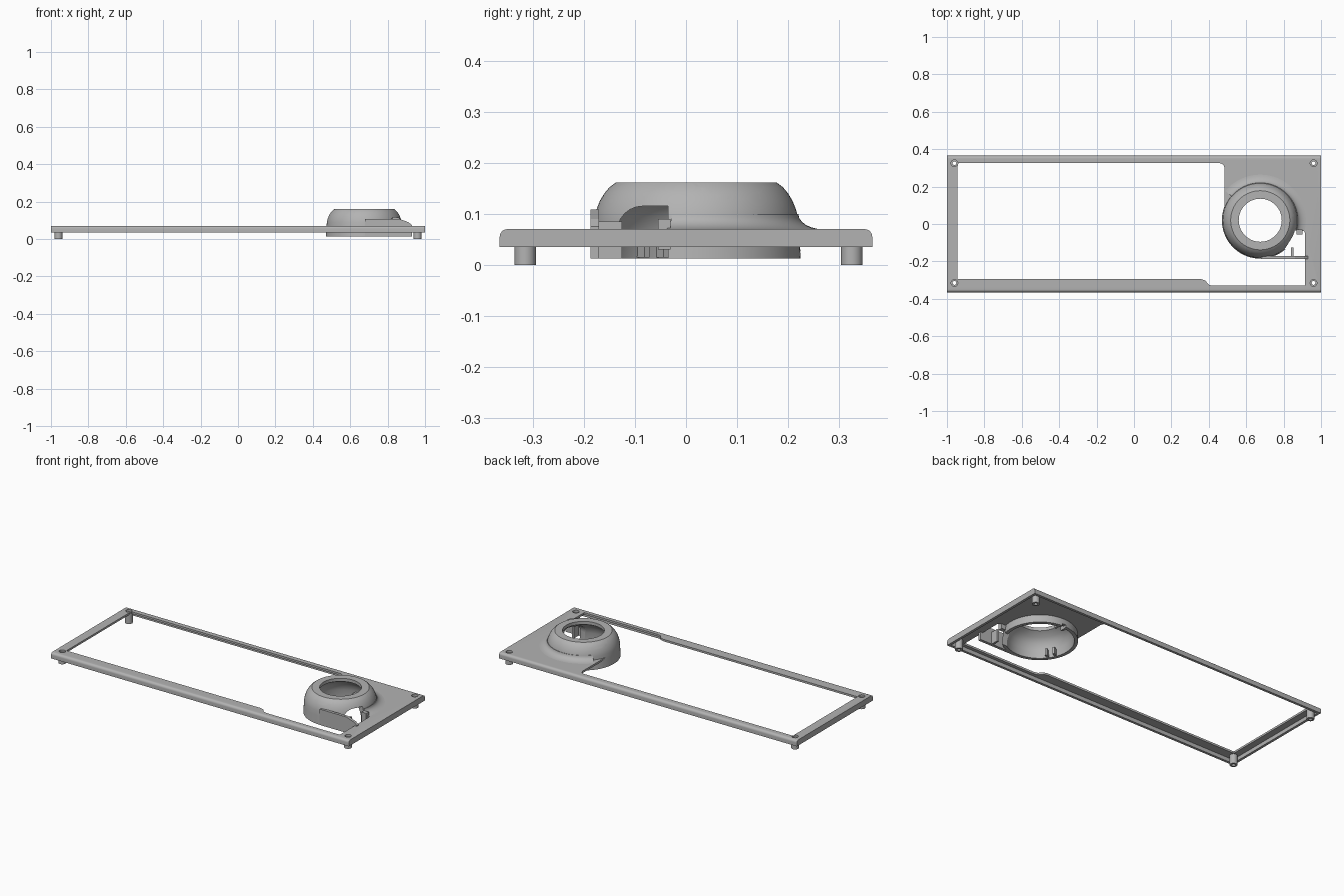
import bpy, bmesh, math
from mathutils import Matrix, Vector

cube = bpy.data.objects.get("Cube")
if cube:
    bpy.data.objects.remove(cube, do_unlink=True)

grey = bpy.data.materials.new("plain grey")
grey.use_nodes = True
colour = (0.45, 0.45, 0.45, 1)
grey.diffuse_color = colour
grey.node_tree.nodes["Principled BSDF"].inputs["Base Color"].default_value = colour

CENTRE = Vector((0.675, 0.02, 0))


def finish(name, bm, matrix=None):
    if matrix:
        bm.transform(matrix)
    bmesh.ops.recalc_face_normals(bm, faces=bm.faces)
    mesh = bpy.data.meshes.new(name)
    bm.to_mesh(mesh)
    bm.free()
    mesh.materials.append(grey)
    ob = bpy.data.objects.new(name, mesh)
    bpy.context.collection.objects.link(ob)
    return ob


def box(name, lo, hi, matrix=None, rounded=None, radius=0.015):
    bm = bmesh.new()
    bmesh.ops.create_cube(bm, size=1)
    for v in bm.verts:
        v.co = [lo[i] + (v.co[i] + 0.5) * (hi[i] - lo[i]) for i in range(3)]
    if rounded:
        edges = [e for e in bm.edges if rounded(e)]
        bmesh.ops.bevel(bm, geom=edges, offset=radius, segments=6,
                        profile=0.5, affect='EDGES')
    return finish(name, bm, matrix)


def cylinder(name, radius, z0, z1, matrix):
    bm = bmesh.new()
    bmesh.ops.create_cone(bm, cap_ends=True, segments=64, radius1=radius,
                          radius2=radius, depth=z1 - z0)
    return finish(name, bm, matrix @ Matrix.Translation((0, 0, (z0 + z1) / 2)))


def prism(name, points, axis, lo, hi):
    # extrude an outline along z (axis 2) or y (axis 1)
    bm = bmesh.new()
    place = (lambda p: (p[0], p[1], lo)) if axis == 2 else (lambda p: (p[0], lo, p[1]))
    face = bm.faces.new([bm.verts.new(place(p)) for p in points])
    out = bmesh.ops.extrude_face_region(bm, geom=[face])
    shift = Vector((0, 0, 0))
    shift[axis] = hi - lo
    bmesh.ops.translate(bm, vec=shift,
                        verts=[g for g in out["geom"] if isinstance(g, bmesh.types.BMVert)])
    return finish(name, bm)


def revolve(name, profile, start=0, sweep=360, steps=96):
    bm = bmesh.new()
    verts = [bm.verts.new((r, 0, z)) for r, z in profile]
    face = bm.faces.new(verts)
    full = sweep == 360
    if full:
        edges = list(face.edges)
        bm.faces.remove(face)
        geom = verts + edges
    else:
        geom = verts + list(face.edges) + [face]
    bmesh.ops.spin(bm, geom=geom, axis=(0, 0, 1), cent=(0, 0, 0),
                   angle=math.radians(sweep), steps=steps)
    if full:
        bmesh.ops.remove_doubles(bm, verts=bm.verts, dist=1e-5)
    turn = Matrix.Rotation(math.radians(start), 4, 'Z')
    return finish(name, bm, Matrix.Translation(CENTRE) @ turn)


def cut(target, *cutters):
    for c in cutters:
        c.hide_render = True
        mod = target.modifiers.new("cut", 'BOOLEAN')
        mod.operation = 'DIFFERENCE'
        mod.solver = 'EXACT'
        mod.object = c
        bpy.context.view_layer.objects.active = target
        bpy.ops.object.modifier_apply(modifier=mod.name)
        bpy.data.objects.remove(c, do_unlink=True)


def smooth(ob):
    bpy.ops.object.select_all(action='DESELECT')
    ob.select_set(True)
    bpy.context.view_layer.objects.active = ob
    bpy.ops.object.shade_smooth_by_angle(angle=math.radians(30))


# Hollow cover plate with rounded long edges
plate = box("cover_plate", (-1, -0.365, 0.035), (1, 0.365, 0.07),
            rounded=lambda e: all(v.co.z > 0.06 for v in e.verts)
            and abs(e.verts[0].co.x - e.verts[1].co.x) > 1)
outline = [(-0.945, -0.295), (0.36, -0.295), (0.382, -0.303), (0.4, -0.325),
           (0.42, -0.33), (0.915, -0.33), (0.915, -0.05), (0.908, -0.036),
           (0.89, -0.03), (0.7, -0.03), (0.6, 0.02), (0.485, 0.02),
           (0.485, 0.3), (0.477, 0.318), (0.46, 0.325), (-0.945, 0.325)]
cut(plate,
    box("cavity", (-0.985, -0.35, 0), (0.985, 0.35, 0.058)),
    prism("opening", outline, 2, -0.1, 0.2),
    cylinder("bore", 0.193, -0.1, 0.2, Matrix.Translation(CENTRE)))

# Four mounting posts with countersunk screw holes
for side, x in (("right", -0.96), ("left", 0.96)):
    for end, y in (("front", -0.315), ("back", 0.325)):
        at = Matrix.Translation((x, y, 0))
        post = cylinder(f"{end}_{side}_post", 0.021, 0, 0.066, at)
        cut(plate, cylinder("hole", 0.018, 0.03, 0.2, at))
        cut(post, cylinder("screw_hole", 0.01, -0.1, 0.2, at),
            cylinder("recess", 0.018, 0.057, 0.2, at))
        smooth(post)
smooth(plate)

# Ball socket: a domed cup with an open top
socket = revolve("ball_socket", [
    (0.205, 0.012), (0.202, 0.06), (0.2, 0.09), (0.196, 0.107), (0.189, 0.125),
    (0.18, 0.14), (0.17, 0.152), (0.158, 0.161), (0.115, 0.161), (0.115, 0.142),
    (0.15, 0.122), (0.172, 0.095), (0.183, 0.06), (0.185, 0.012)])
# Three finger scallops in the rim
for angle in (27, 153, 270):
    m = (Matrix.Translation(CENTRE + Vector((0, 0, 0.287)))
         @ Matrix.Rotation(math.radians(angle), 4, 'Z')
         @ Matrix.Rotation(math.radians(97), 4, 'Y'))
    cut(socket, cylinder("scallop", 0.135, 0.02, 0.35, m))
# Arched cable window in the side
cut(socket, box("window", (0.75, -0.135, -0.05), (0.95, -0.035, 0.115),
                rounded=lambda e: all(v.co.z > 0.1 and v.co.y < -0.1 for v in e.verts),
                radius=0.05))
# Bearing notches and their clips
for angle in (90, 210, 330):
    m = Matrix.Translation(CENTRE) @ Matrix.Rotation(math.radians(angle), 4, 'Z')
    cut(socket, box("notch", (0.17, -0.012, 0), (0.23, 0.012, 0.026), m))
    if angle != 330:
        for s in (-1, 1):
            box("bearing_clip", (0.155, s * 0.022 - 0.006, 0.014),
                (0.188, s * 0.022 + 0.006, 0.055), m)
smooth(socket)

# Curved fillet where the socket rises out of the plate
arc = [(0.25 - 0.05 * math.sin(t * math.pi / 12),
        0.1 - 0.0305 * math.cos(t * math.pi / 12)) for t in range(7)]
fillet = revolve("socket_fillet", arc + [(0.194, 0.1), (0.194, 0.06), (0.25, 0.06)],
                 start=-14, sweep=154, steps=48)
smooth(fillet)

# Thin side fin reaching from the socket toward the frame
fin = prism("side_fin", [(0.68, 0.012), (0.93, 0.012), (0.93, 0.075), (0.91, 0.09),
                         (0.86, 0.108), (0.68, 0.108)], 1, -0.187, -0.17)
# Small bracket inside the window
box("window_bracket", (0.84, -0.17, 0.012), (0.852, -0.125, 0.085))
box("window_stop", (0.868, -0.055, 0.03), (0.9, -0.03, 0.09))
